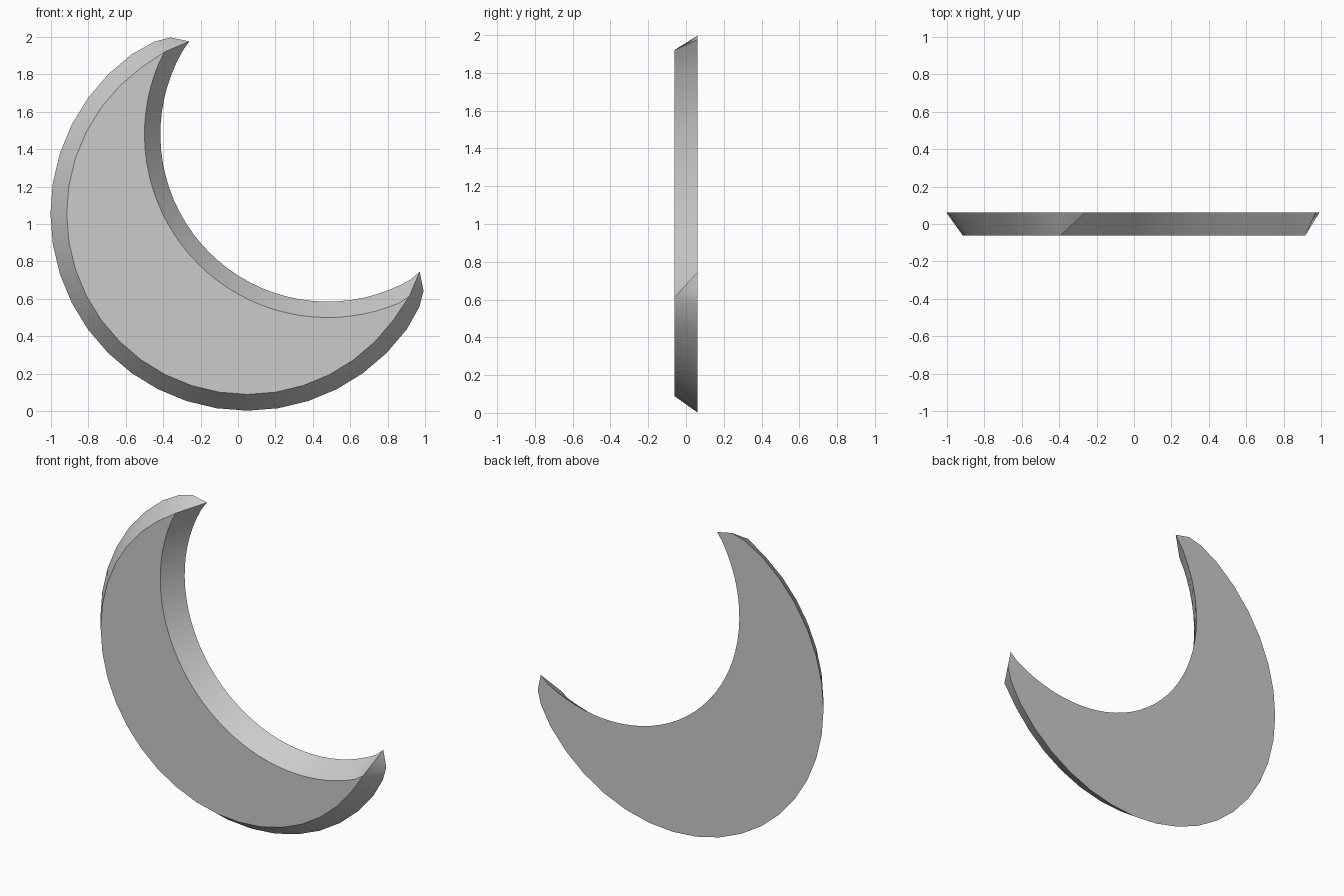
import bpy
import bmesh
from math import cos, sin, radians

cube = bpy.data.objects.get("Cube")
if cube:
    bpy.data.objects.remove(cube, do_unlink=True)

HALF = 0.061                # half of the thickness
OUTER = (0.05, 1.055)       # centre of the outer arc
INNER = (0.48, 1.48)        # centre of the inner arc
AXIS = 225                  # direction of the mirror axis of the crescent
INNER_STEPS = 36

bm = bmesh.new()


def vert(centre, radius, angle, y):
    a = radians(angle)
    return bm.verts.new((centre[0] + radius * cos(a), y, centre[1] + radius * sin(a)))


# Outer rim: regular arc, closed by a rounded tip at both ends
arc = [AXIS + 9 * i for i in range(-11, 12)]
tip_shape = [(116.4, 0.972), (111.4, 1.028), (106.5, 1.046)]    # half angle, radius
back_outer = [vert(OUTER, r, AXIS - a, HALF) for a, r in tip_shape]
back_outer += [vert(OUTER, 1.053, a, HALF) for a in arc]
back_outer += [vert(OUTER, r, AXIS + a, HALF) for a, r in reversed(tip_shape)]
front_arc = [vert(OUTER, 0.966, a, -HALF) for a in arc]
front_start = vert(OUTER, 0.972, AXIS - 108, -HALF)
front_end = vert(OUTER, 0.972, AXIS + 108, -HALF)
front_outer = [front_start] * 3 + front_arc + [front_end] * 3


# Inner rim: arc between the tips, reusing the tip vertices
def inner_rim(start, end, radius, half_angle, y):
    angles = [AXIS - half_angle + 2 * half_angle * i / INNER_STEPS for i in range(1, INNER_STEPS)]
    return [start] + [vert(INNER, radius, a, y) for a in angles] + [end]


back_inner = inner_rim(back_outer[0], back_outer[-1], 0.895, 79, HALF)
front_inner = inner_rim(front_start, front_end, 0.98, 72, -HALF)


# Bevelled walls between the back and front outlines
def wall(back, front):
    for i in range(len(back) - 1):
        loop = [back[i], back[i + 1], front[i + 1], front[i]]
        bm.faces.new(list(dict.fromkeys(loop)))


wall(back_outer, front_outer)
wall(back_inner, front_inner)

# Flat back and front
bm.faces.new(back_outer + back_inner[-2:0:-1])
bm.faces.new([front_start] + front_arc + [front_end] + front_inner[-2:0:-1])
bmesh.ops.recalc_face_normals(bm, faces=bm.faces)

mesh = bpy.data.meshes.new("crescent")
bm.to_mesh(mesh)
bm.free()
crescent = bpy.data.objects.new("crescent", mesh)
bpy.context.collection.objects.link(crescent)

# Plain grey
grey = bpy.data.materials.new("light grey")
grey.use_nodes = True
colour = (0.6, 0.6, 0.6, 1)
grey.diffuse_color = colour
grey.node_tree.nodes["Principled BSDF"].inputs["Base Color"].default_value = colour
mesh.materials.append(grey)

bpy.ops.object.select_all(action="DESELECT")
crescent.select_set(True)
bpy.context.view_layer.objects.active = crescent
bpy.ops.object.shade_smooth_by_angle(angle=radians(30))
